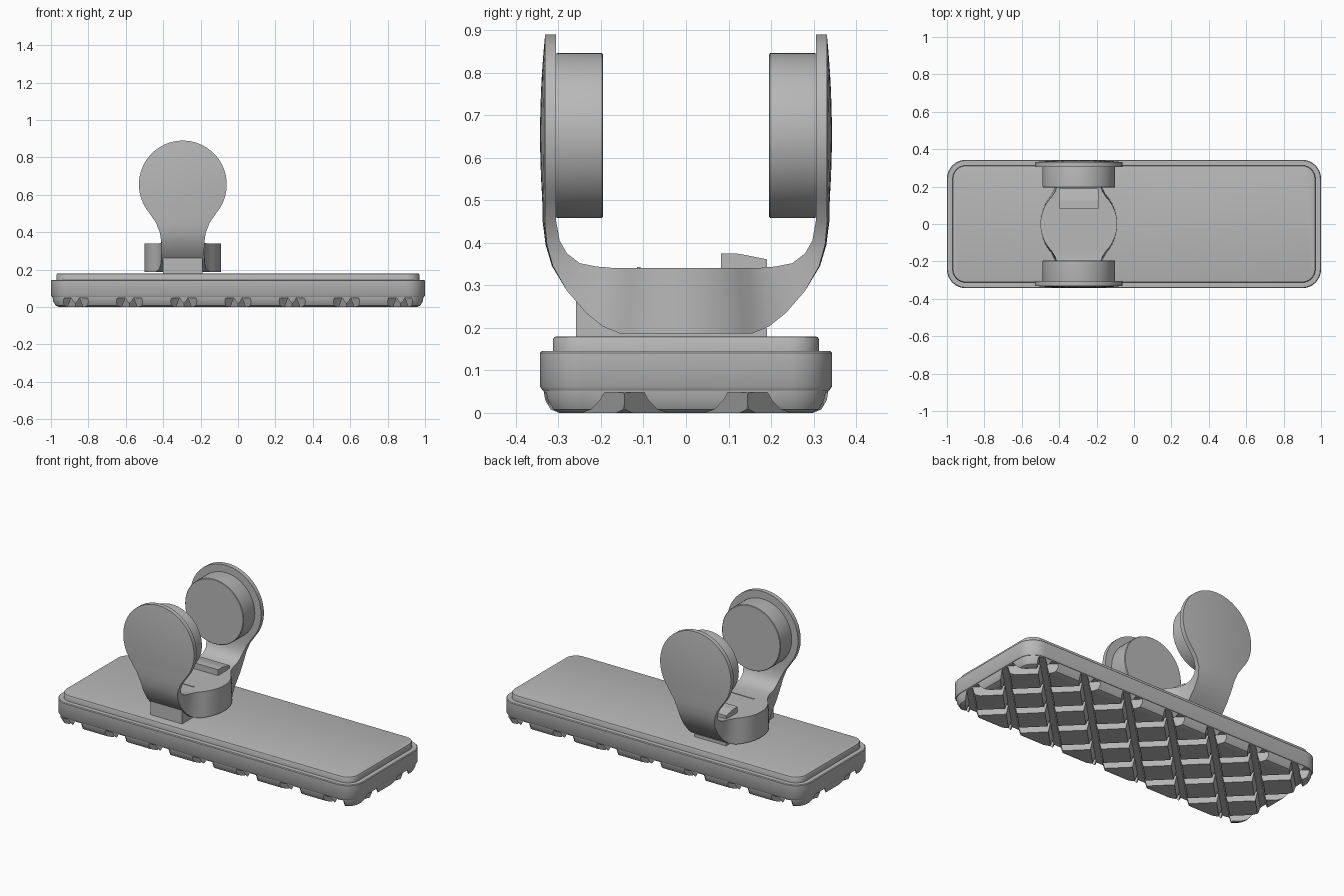
import bpy, bmesh
from math import sin, cos, pi, sqrt, radians
from mathutils import Matrix, Vector

if "Cube" in bpy.data.objects:
    bpy.data.objects.remove(bpy.data.objects["Cube"])

grey = bpy.data.materials.new("plain grey")
grey.use_nodes = True
grey.diffuse_color = (0.48, 0.48, 0.48, 1)
grey.node_tree.nodes["Principled BSDF"].inputs["Base Color"].default_value = (0.48, 0.48, 0.48, 1)

CX = -0.295           # yoke centre along the base
PAD_Z = 0.652         # height of the pad centres


def finish(name, bm, angle=35):
    bmesh.ops.recalc_face_normals(bm, faces=bm.faces)
    mesh = bpy.data.meshes.new(name)
    bm.to_mesh(mesh)
    bm.free()
    mesh.materials.append(grey)
    ob = bpy.data.objects.new(name, mesh)
    bpy.context.collection.objects.link(ob)
    bpy.ops.object.select_all(action='DESELECT')
    ob.select_set(True)
    bpy.context.view_layer.objects.active = ob
    if angle:
        bpy.ops.object.shade_smooth_by_angle(angle=radians(angle))
    return ob


def loft(name, rings, angle=35):
    bm = bmesh.new()
    loops = [[bm.verts.new(p) for p in ring] for ring in rings]
    n = len(loops[0])
    for a, b in zip(loops, loops[1:]):
        for i in range(n):
            j = (i + 1) % n
            bm.faces.new((a[i], a[j], b[j], b[i]))
    bm.faces.new(loops[0])
    bm.faces.new(loops[-1])
    return finish(name, bm, angle)


def rounded_rect(inset, z, radius=0.1, steps=8):
    hx, hy, r = 1 - inset, 0.343 - inset, max(radius - inset, 0.02)
    ring = []
    for q, (sx, sy) in enumerate(((1, 1), (-1, 1), (-1, -1), (1, -1))):
        for k in range(steps + 1):
            a = (q + k / steps) * pi / 2
            ring.append((sx * (hx - r) + r * cos(a), sy * (hy - r) + r * sin(a), z))
    return ring


def slab(name, levels):
    return loft(name, [rounded_rect(i, z) for i, z in levels])


def box(name, x0, x1, profile):
    return loft(name, [[(x, y, z) for y, z in profile] for x in (x0, x1)], 0)


# Base body and raised top plate
slab("base_body", [(0.02, 0.05), (0.006, 0.053), (0, 0.062), (0, 0.141), (0.004, 0.145)])
slab("top_plate", [(0.03, 0.14), (0.03, 0.172), (0.033, 0.178), (0.04, 0.18)])

# Tread: a slab cut into diamond lugs by two sets of diagonal grooves
tread = slab("tread_lugs", [(0.045, 0), (0.025, 0.008), (0.012, 0.03), (0.008, 0.054)])
PITCH = 0.29
for direction in (1, -1):
    bm = bmesh.new()
    turn = Matrix.Rotation(direction * pi / 4, 4, 'Z')
    for k in range(-5, 6):
        ends = []
        for end in (-1, 1):
            section = ((-0.034, -0.02), (0.034, -0.02), (0.016, 0.048), (-0.016, 0.048))
            ends.append([bm.verts.new(turn @ Vector((end, w, z)) + Vector((k * PITCH, 0, 0)))
                         for w, z in section])
        a, b = ends
        bm.faces.new(a)
        bm.faces.new(b)
        for i in range(4):
            j = (i + 1) % 4
            bm.faces.new((a[i], a[j], b[j], b[i]))
    cutter = finish("groove_cutter", bm, 0)
    cutter.hide_render = True
    bpy.context.view_layer.objects.active = tread
    mod = tread.modifiers.new("grooves", 'BOOLEAN')
    mod.operation, mod.solver, mod.object = 'DIFFERENCE', 'EXACT', cutter
    bpy.ops.object.modifier_apply(modifier=mod.name)
    bpy.data.objects.remove(cutter)

# Yoke: one half as rows of inner y, inner z, outer y, outer z, half width, bulge
half = []
for k in range(1, 19):
    a = radians(3 + 127 * (k - 1) / 17)
    z, w = 0.655 + 0.235 * cos(a), 0.235 * sin(a)
    half.append((0.305, z, 0.331, z, w, 0.012 * (w / 0.235) ** 2))
half += [
    (0.305, 0.45, 0.332, 0.45, 0.143, 0.005),
    (0.297, 0.405, 0.327, 0.395, 0.122, 0.003),
    (0.28, 0.375, 0.313, 0.345, 0.115, 0.002),
    (0.25, 0.352, 0.28, 0.287, 0.114, 0),
    (0.21, 0.344, 0.235, 0.235, 0.116, 0),
    (0.175, 0.341, 0.195, 0.203, 0.126, 0),
]
for y in (0.145, 0.125, 0.1, 0.075, 0.05, 0.025, 0):
    half.append((y, 0.34, y * 1.08, 0.187, sqrt(0.205 ** 2 - y * y), 0))


def yoke_ring(row, side):
    yi, zi, yo, zo, w, bulge = row
    ring = [(CX - w, side * yi, zi), (CX + w, side * yi, zi)]
    for k in range(9):
        t = 1 - k / 4
        ring.append((CX + w * t, side * (yo + bulge * (1 - t * t)), zo))
    return ring


rows = [yoke_ring(r, -1) for r in half] + [yoke_ring(r, 1) for r in reversed(half[:-1])]
loft("yoke", rows, 40)

# Round pads and the thin rim plates behind them
for side, label in ((-1, "front"), (1, "back")):
    def disc(radius, y, n=64):
        return [(CX + radius * cos(2 * pi * k / n), side * y, PAD_Z + radius * sin(2 * pi * k / n))
                for k in range(n)]
    loft(label + "_pad", [disc(0.192, 0.31), disc(0.194, 0.3), disc(0.194, 0.198), disc(0.191, 0.195)])

# Mounting block under the yoke and latch on top of the hub
box("mount_block", CX - 0.105, CX + 0.105,
    [(-0.258, 0.17), (0.19, 0.17), (0.19, 0.198), (-0.14, 0.2), (-0.258, 0.285)])
box("latch", CX - 0.105, CX + 0.105,
    [(0.082, 0.33), (0.19, 0.33), (0.19, 0.361), (0.125, 0.374), (0.082, 0.375)])
# Thin ridge on the hub
box("hub_ridge", CX - 0.08, CX + 0.08,
    [(-0.115, 0.335), (-0.107, 0.335), (-0.107, 0.343), (-0.115, 0.343)])
